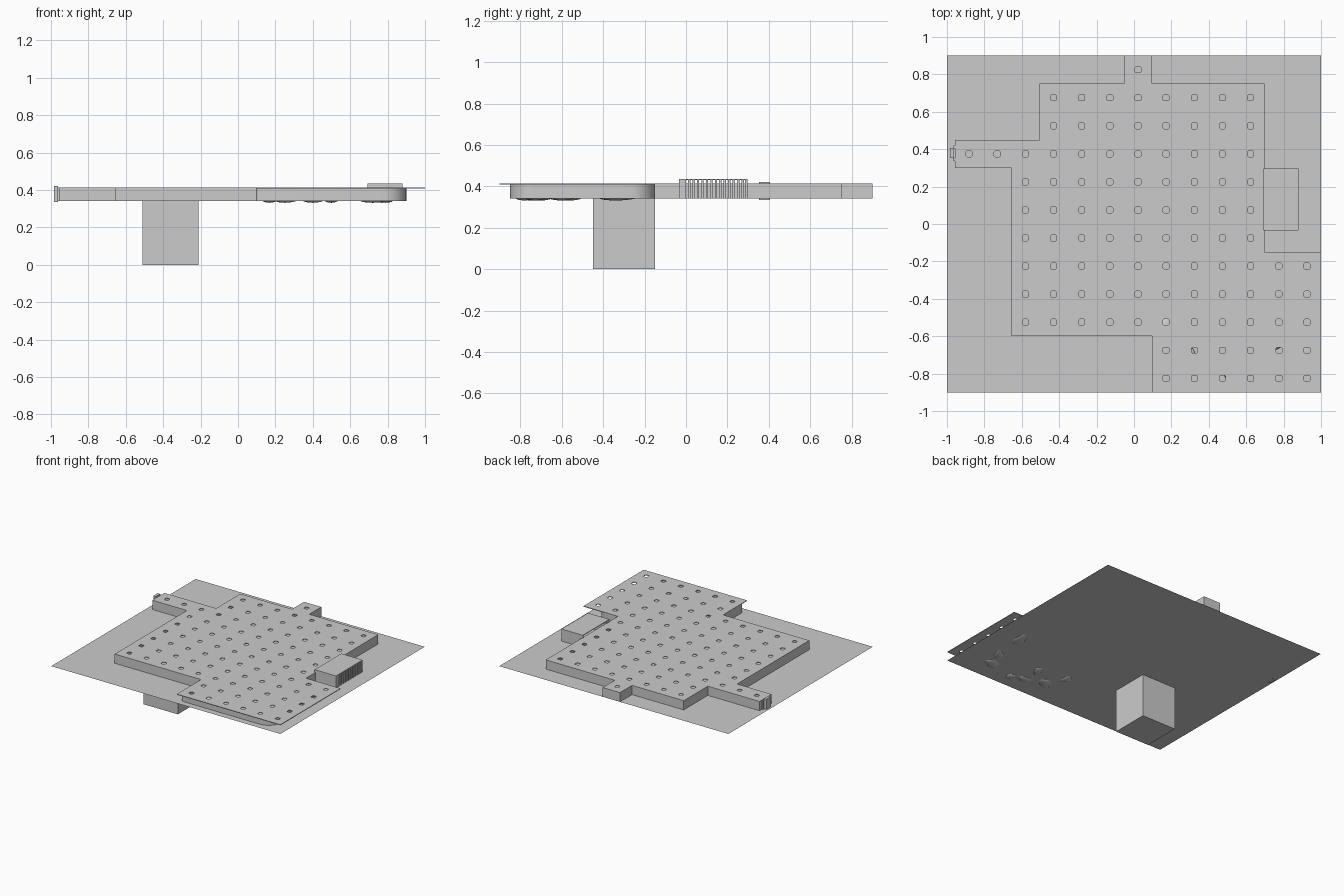
import bpy, bmesh, math, random
from mathutils import Matrix, Vector

if "Cube" in bpy.data.objects:
    bpy.data.objects.remove(bpy.data.objects["Cube"])

random.seed(3)
FLOOR, TOP = 0.341, 0.414
PX, PY = 1.957 / 13, 0.15


def gx(i):
    return -0.957 + PX * i


def gy(j):
    return 0.9 - PY * j


def finish(name, bm):
    me = bpy.data.meshes.new(name)
    bm.to_mesh(me)
    bm.free()
    ob = bpy.data.objects.new(name, me)
    bpy.context.collection.objects.link(ob)
    return ob


def add_box(bm, x0, x1, y0, y1, z0, z1):
    m = (Matrix.Translation(((x0 + x1) / 2, (y0 + y1) / 2, (z0 + z1) / 2))
         @ Matrix.Diagonal((x1 - x0, y1 - y0, z1 - z0, 1)))
    bmesh.ops.create_cube(bm, size=1, matrix=m)


def boxes(name, *items):
    bm = bmesh.new()
    for it in items:
        add_box(bm, *it)
    return finish(name, bm)


def smooth(ob, angle=35):
    bpy.ops.object.select_all(action='DESELECT')
    ob.select_set(True)
    bpy.context.view_layer.objects.active = ob
    bpy.ops.object.shade_smooth_by_angle(angle=math.radians(angle))


# ground sheet and the cube hanging below it
bm = bmesh.new()
bmesh.ops.create_grid(bm, x_segments=1, y_segments=1, size=1,
                      matrix=Matrix.Translation((0, 0, FLOOR)) @ Matrix.Diagonal((1, 0.9, 1, 1)))
finish("ground_sheet", bm)
boxes("lower_cube", (-0.51, -0.21, -0.45, -0.15, 0, FLOOR))

# floor tiles, each pierced by a small hole: (first, last) column of each row
rows = [(6, 6), (3, 10), (3, 10), (0, 10)] + [(2, 10)] * 3 + [(2, 12)] * 3 + [(7, 12)] * 2
bm = bmesh.new()
h, c = 0.016, 0.011
for j, (a, b) in enumerate(rows):
    for i in range(a, b + 1):
        cx, cy = gx(i + 0.5), gy(j + 0.5)
        outer = [bm.verts.new((gx(i + u), gy(j + v), TOP))
                 for u, v in ((0, 1), (1, 1), (1, 0), (0, 0))]
        ring = [bm.verts.new((cx + u, cy + v, TOP)) for u, v in
                ((-h, -c), (-c, -h), (c, -h), (h, -c), (h, c), (c, h), (-c, h), (-h, c))]
        for k in range(4):
            bm.faces.new((outer[k], ring[2 * k + 1], ring[2 * k]))
            bm.faces.new((outer[k], outer[(k + 1) % 4], ring[(2 * k + 2) % 8], ring[2 * k + 1]))
bmesh.ops.remove_doubles(bm, verts=bm.verts[:], dist=0.001)
bmesh.ops.recalc_face_normals(bm, faces=bm.faces[:])
if sum(f.normal.z for f in bm.faces) < 0:
    bmesh.ops.reverse_faces(bm, faces=bm.faces[:])
tiles = finish("floor_tiles", bm)
mod = tiles.modifiers.new("thickness", 'SOLIDIFY')
mod.thickness = 0.005
mod.offset = -1


# side walls: one loop under the tiles, rounded below the overhanging corner
def arc(cx, cy, r, a0, a1, n=10):
    return [(cx + r * math.cos(math.radians(a0 + (a1 - a0) * t / n)),
             cy + r * math.sin(math.radians(a0 + (a1 - a0) * t / n))) for t in range(n + 1)]


R = 0.12
path = [(gx(2), gy(10)), (gx(7), gy(10))]
path += arc(gx(7) + 0.02, -0.83, 0.02, 180, 270, 4)
path += arc(0.9 - R, -0.85 + R, R, -90, 0)
path += arc(0.9 - R, -0.15 - R, R, 0, 90)
path += [(gx(11), gy(7)), (gx(11), gy(1)), (gx(7), gy(1)), (gx(7), gy(0)), (gx(6), gy(0)),
         (gx(6), gy(1)), (gx(3), gy(1)), (gx(3), gy(3)), (gx(0), gy(3)), (gx(0), gy(4)),
         (gx(2), gy(4))]
bm = bmesh.new()
lo = [bm.verts.new((x, y, FLOOR)) for x, y in path]
hi = [bm.verts.new((x, y, TOP - 0.002)) for x, y in path]
for k in range(len(path)):
    n = (k + 1) % len(path)
    bm.faces.new((lo[k], lo[n], hi[n], hi[k]))
smooth(finish("side_walls", bm))

# slatted side box
boxes("side_box",
      (0.693, 0.88, -0.035, 0.0, FLOOR, 0.436),
      (0.693, 0.88, 0.285, 0.297, FLOOR, 0.436),
      (0.693, 0.88, 0.0, 0.285, 0.431, 0.436))
boxes("side_slats", *[(0.865, 0.88, 0.01 + 0.0215 * k, 0.021 + 0.0215 * k, FLOOR, 0.431)
                      for k in range(13)])

# small end fitting on the left arm
boxes("end_fitting",
      (-0.985, -0.963, 0.352, 0.405, 0.335, 0.422),
      (-0.965, -0.955, 0.338, 0.352, FLOOR, 0.414),
      (-0.965, -0.955, 0.405, 0.419, FLOOR, 0.414))

# lumpy pebbles under the corner: x, y, length, width, turn
pebbles = [(0.79, -0.34, 0.10, 0.045, 80), (0.72, -0.73, 0.08, 0.05, 20),
           (0.77, -0.60, 0.07, 0.04, 60), (0.17, -0.56, 0.06, 0.04, 100),
           (0.25, -0.70, 0.07, 0.05, 40), (0.40, -0.75, 0.06, 0.04, 0),
           (0.50, -0.78, 0.05, 0.035, 120), (0.40, -0.60, 0.07, 0.03, 70)]
bm = bmesh.new()
for x, y, l, w, turn in pebbles:
    ph = random.uniform(0, 6)
    m = (Matrix.Translation((x, y, 0.35)) @ Matrix.Rotation(math.radians(turn), 4, 'Z')
         @ Matrix.Diagonal((l, w, 0.018, 1)))
    new = bmesh.ops.create_icosphere(bm, subdivisions=3, radius=1)['verts']
    for v in new:
        a = math.atan2(v.co.y, v.co.x)
        s = 1 + 0.22 * math.sin(3 * a + ph) * (1 - abs(v.co.z))
        v.co = m @ Vector((v.co.x * s, v.co.y * s, v.co.z))
smooth(finish("pebbles", bm), 60)
